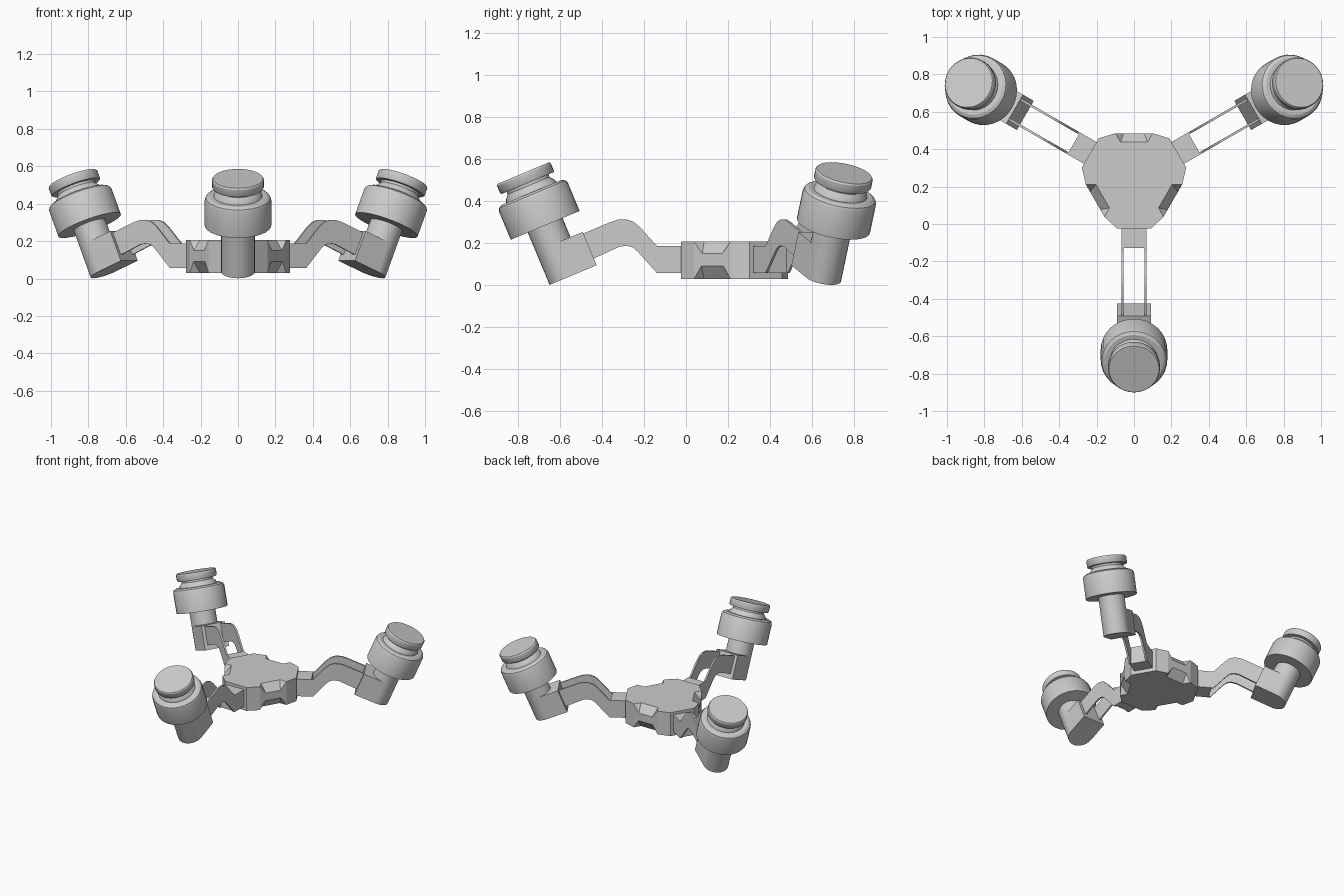
import bpy, bmesh
from math import radians, pi, sin, cos
from mathutils import Matrix, Vector

if "Cube" in bpy.data.objects:
    bpy.data.objects.remove(bpy.data.objects["Cube"])

CY = 0.245                      # y of the hub centre
TILT = radians(22.7)            # outward lean of each pod
FOOT = Vector((0, -0.812, 0.036))   # centre of the stem's lower end
POD = Matrix.Translation(FOOT) @ Matrix.Rotation(TILT, 4, 'X')


def finish(name, bm, matrix, smooth=False):
    bmesh.ops.remove_doubles(bm, verts=bm.verts, dist=1e-5)
    bmesh.ops.recalc_face_normals(bm, faces=bm.faces)
    me = bpy.data.meshes.new(name)
    bm.to_mesh(me)
    bm.free()
    ob = bpy.data.objects.new(name, me)
    bpy.context.collection.objects.link(ob)
    ob.matrix_world = matrix
    if smooth:
        bpy.ops.object.select_all(action='DESELECT')
        ob.select_set(True)
        bpy.context.view_layer.objects.active = ob
        bpy.ops.object.shade_smooth_by_angle(angle=radians(30))
    return ob


def slab(name, outline, x0, x1, matrix):
    """Extrude a (distance outward, z) outline from x0 to x1."""
    bm = bmesh.new()
    f = bm.faces.new([bm.verts.new((x0, -r, z)) for r, z in outline])
    ext = bmesh.ops.extrude_face_region(bm, geom=[f])['geom']
    bmesh.ops.translate(bm, vec=(x1 - x0, 0, 0),
                        verts=[v for v in ext if isinstance(v, bmesh.types.BMVert)])
    return finish(name, bm, matrix)


def lathe(name, profile, matrix, steps=32):
    """Spin a (radius, height) profile round z."""
    bm = bmesh.new()
    vs = [bm.verts.new((r, 0, h)) for r, h in profile]
    es = [bm.edges.new(p) for p in zip(vs, vs[1:])]
    bmesh.ops.spin(bm, geom=vs + es, axis=(0, 0, 1), cent=(0, 0, 0),
                   angle=2 * pi, steps=steps, use_duplicate=False)
    return finish(name, bm, matrix, smooth=True)


# Hub: triangular plate with notched top and bottom rims on its three free sides
bm = bmesh.new()
ZB, ZT = 0.03, 0.207
top, bottom = [], []
for k in range(3):
    rot = Matrix.Rotation(k * 2 * pi / 3, 4, 'Z')
    V = lambda x, y, z: bm.verts.new(rot @ Vector((x, y, z)))
    arm, free = [], []
    for s in (1, -1):
        # arm side first, then free side (which faces +y)
        free.append({'t': V(s * .10, .24, ZT), 'b': V(s * .10, .24, ZB),
                     'ti': V(s * .072, .193, ZT), 'bi': V(s * .072, .193, ZB),
                     'to': V(s * .055, .24, .15), 'bo': V(s * .06, .24, .092)})
    q, p = free
    bm.faces.new([q['t'], q['to'], p['to'], p['t'], p['b'], p['bo'], q['bo'], q['b']])
    for a, i, o in (('t', 'ti', 'to'), ('b', 'bi', 'bo')):
        bm.faces.new([q[i], p[i], p[o], q[o]])
        for e in (q, p):
            bm.faces.new([e[a], e[i], e[o]])
    rot2 = Matrix.Rotation((k * 2 + 1) * pi / 3, 4, 'Z')
    W = lambda x, z: bm.verts.new(rot2 @ Vector((x, .27, z)))
    at, ab = [W(.09, ZT), W(-.09, ZT)], [W(.09, ZB), W(-.09, ZB)]
    bm.faces.new([at[0], at[1], ab[1], ab[0]])
    top += [q['t'], q['ti'], p['ti'], p['t']] + at
    bottom += [q['b'], q['bi'], p['bi'], p['b']] + ab
bm.faces.new(top)
bm.faces.new(bottom)
for j in (3, 5):                # panels joining free sides and arm sides
    for k in range(3):
        a, b = k * 6 + j, (k * 6 + j + 1) % 18
        bm.faces.new([top[a], top[b], bottom[b], bottom[a]])
finish("hub", bm, Matrix.Translation((0, CY, 0)))

# Arm outline: raised hump between the hub and the pod bracket
ARM = [(.26, .057), (.383, .057), (.475, .16), (.50, .181), (.53, .188), (.565, .182),
       (.70, .12), (.76, .235), (.61, .299), (.57, .312), (.53, .314), (.495, .302),
       (.46, .272), (.383, .186), (.26, .186)]
STUB = [(.26, .057), (.372, .057), (.372, .186), (.26, .186)]
COLLAR = [(0, .27), (.178, .27), (.178, .415), (.172, .43), (.155, .44), (.13, .44),
          (.125, .455), (.108, .475), (0, .475)]
CAP = [(0, .47), (.108, .47), (.108, .488), (.135, .488), (.139, .495),
       (.139, .532), (.134, .54), (0, .54)]


def pod_point(u, h):
    p = POD @ Vector((0, u, h))
    return (-p.y, p.z)


BRACKET = [pod_point(u, h) for u, h in ((0, 0), (.153, 0), (.153, .172), (0, .172))]

for k, side in enumerate(("front", "right", "left")):
    m = Matrix.Translation((0, CY, 0)) @ Matrix.Rotation(k * 2 * pi / 3, 4, 'Z')
    slab(side + "_arm_stub", STUB, -.066, .066, m)
    slab(side + "_arm_plate_a", ARM, .055, .067, m)
    slab(side + "_arm_plate_b", ARM, -.067, -.055, m)
    slab(side + "_bracket", BRACKET, -.09, .09, m)
    lathe(side + "_stem", [(0, 0), (.09, 0), (.09, .28), (0, .28)], m @ POD)
    lathe(side + "_collar", COLLAR, m @ POD)
    lathe(side + "_cap", CAP, m @ POD)
